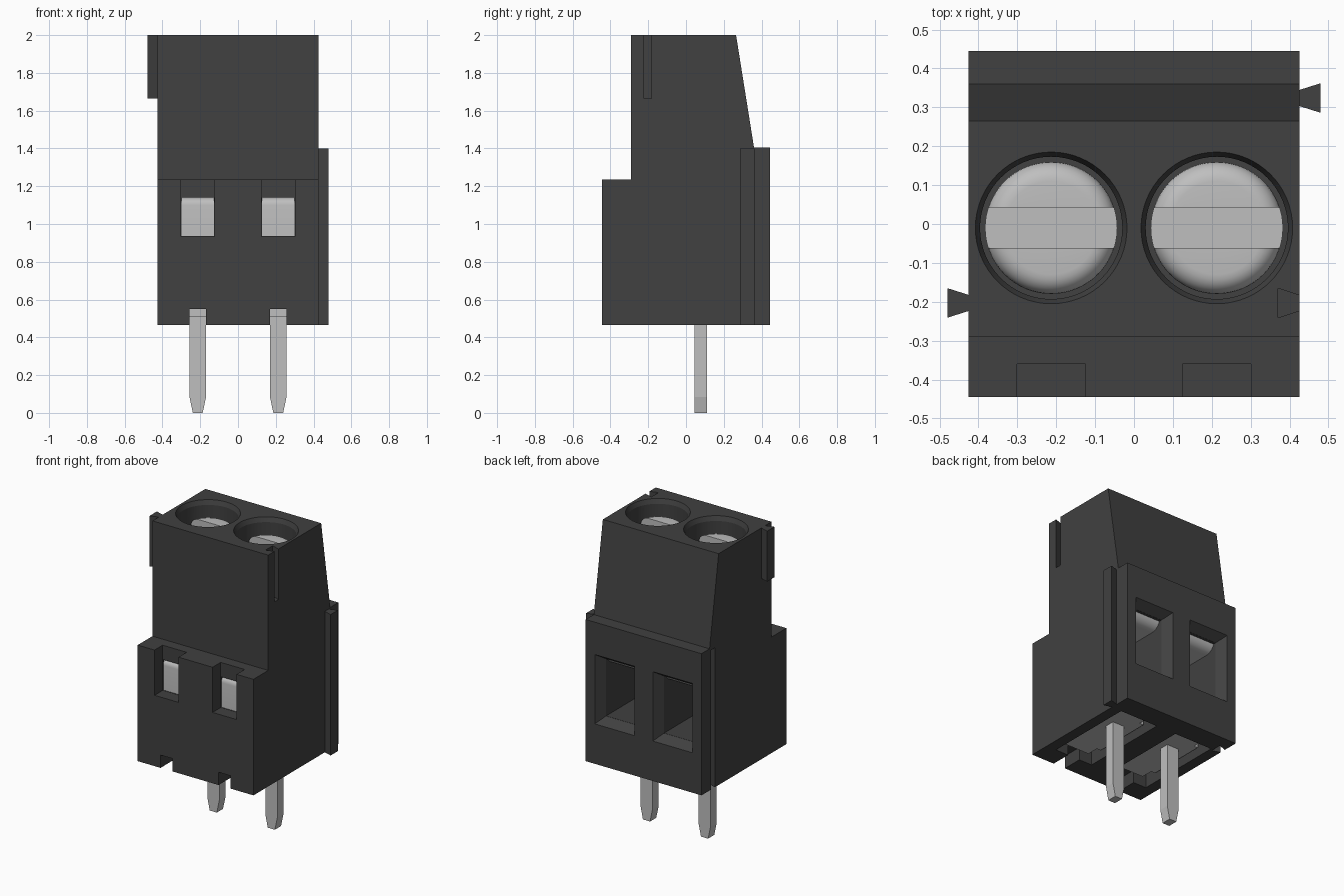
import bpy, bmesh, math

if "Cube" in bpy.data.objects:
    bpy.data.objects.remove(bpy.data.objects["Cube"], do_unlink=True)


def material(name, value):
    m = bpy.data.materials.new(name)
    m.use_nodes = True
    color = (value, value, value, 1)
    m.diffuse_color = color
    m.node_tree.nodes["Principled BSDF"].inputs["Base Color"].default_value = color
    return m


PLASTIC = material("dark grey plastic", 0.052)
METAL = material("light grey metal", 0.52)

PLACE = {
    "x": lambda p, d: (d, p[0], p[1]),
    "y": lambda p, d: (p[0], d, p[1]),
    "z": lambda p, d: (p[0], p[1], d),
}


def prism(name, mat, axis, points, start, end, end_points=None):
    """Extrude a profile along an axis; end_points gives a tapered far end."""
    bm = bmesh.new()
    a = [bm.verts.new(PLACE[axis](p, start)) for p in points]
    b = [bm.verts.new(PLACE[axis](p, end)) for p in (end_points or points)]
    bm.faces.new(a)
    bm.faces.new(b)
    n = len(a)
    for i in range(n):
        j = (i + 1) % n
        bm.faces.new((a[i], a[j], b[j], b[i]))
    bmesh.ops.recalc_face_normals(bm, faces=bm.faces)
    mesh = bpy.data.meshes.new(name)
    bm.to_mesh(mesh)
    bm.free()
    mesh.materials.append(mat)
    obj = bpy.data.objects.new(name, mesh)
    bpy.context.collection.objects.link(obj)
    return obj


def rect(u0, u1, v0, v1):
    return [(u0, v0), (u1, v0), (u1, v1), (u0, v1)]


def circle(cx, cy, r, n=64):
    return [(cx + r * math.cos(2 * math.pi * i / n),
             cy + r * math.sin(2 * math.pi * i / n)) for i in range(n)]


def activate(obj):
    bpy.ops.object.select_all(action="DESELECT")
    bpy.context.view_layer.objects.active = obj
    obj.select_set(True)


def cut(target, axis, points, start, end, end_points=None):
    """Subtract a prism from the target and discard the cutter."""
    cutter = prism("cutter", PLASTIC, axis, points, start, end, end_points)
    cutter.hide_render = True
    mod = target.modifiers.new("cut", "BOOLEAN")
    mod.operation = "DIFFERENCE"
    mod.solver = "EXACT"
    mod.object = cutter
    activate(target)
    bpy.ops.object.modifier_apply(modifier=mod.name)
    bpy.data.objects.remove(cutter, do_unlink=True)


def smooth(obj, degrees=30):
    activate(obj)
    bpy.ops.object.shade_smooth_by_angle(angle=math.radians(degrees))


def dovetail(x_narrow, x_wide, y):
    return [(x_narrow, y - 0.019), (x_wide, y - 0.038),
            (x_wide, y + 0.038), (x_narrow, y + 0.019)]


# Housing body with front step and sloping back
housing = prism("housing", PLASTIC, "x", [
    (-0.445, 0.465), (-0.445, 1.235), (-0.29, 1.235), (-0.29, 2.0),
    (0.265, 2.0), (0.36, 1.405), (0.445, 1.405), (0.445, 0.465)], -0.425, 0.425)

# Interlocking rails and matching grooves on the opposite sides
FRONT_Y, BACK_Y = -0.203, 0.324
prism("right_rail", PLASTIC, "z", dovetail(-0.42, -0.48, FRONT_Y), 1.665, 2.0)
prism("left_rail", PLASTIC, "z", dovetail(0.42, 0.48, BACK_Y), 0.465, 1.4)
cut(housing, "z", dovetail(0.427, 0.37, FRONT_Y), 1.665, 2.1)
cut(housing, "z", dovetail(-0.427, -0.37, BACK_Y), 0.4, 1.39)

SCREW_Y = -0.01
for side, cx in (("right", -0.213), ("left", 0.213)):
    # Screw well with a chamfered rim
    cut(housing, "z", circle(cx, SCREW_Y, 0.183), 1.75, 2.1)
    cut(housing, "z", circle(cx, SCREW_Y, 0.179), 1.96, 2.01,
        circle(cx, SCREW_Y, 0.199))

    # Wire chamber, flared back entry, front notch and test window
    cut(housing, "y", rect(cx - 0.104, cx + 0.104, 0.771, 1.149), -0.33, 0.39)
    cut(housing, "y", rect(cx - 0.105, cx + 0.105, 0.77, 1.15), 0.385, 0.451,
        rect(cx - 0.149, cx + 0.149, 0.726, 1.194))
    cut(housing, "y", rect(cx - 0.088, cx + 0.088, 0.935, 1.3), -0.5, -0.36)
    cut(housing, "y", rect(cx - 0.087, cx + 0.087, 0.936, 1.14), -0.4, -0.3)

    # Underside pocket and the slot leading to the front
    cut(housing, "z", rect(cx - 0.14, cx + 0.14, -0.31, 0.3), 0.4, 0.56)
    cut(housing, "z", rect(cx - 0.044, cx + 0.044, -0.5, -0.25), 0.4, 0.55)

    # Slotted screw with a rounded edge
    bm = bmesh.new()
    profile = [(0, 1.74), (0.17, 1.74), (0.17, 1.86)]
    profile += [(0.12 + 0.05 * math.cos(t), 1.86 + 0.05 * math.sin(t))
                for t in (math.pi * k / 12 for k in range(1, 7))] + [(0, 1.91)]
    verts = [bm.verts.new((r, 0, z)) for r, z in profile]
    edges = [bm.edges.new(pair) for pair in zip(verts, verts[1:])]
    bmesh.ops.spin(bm, geom=verts + edges, cent=(0, 0, 0), axis=(0, 0, 1),
                   angle=2 * math.pi, steps=64)
    bmesh.ops.remove_doubles(bm, verts=bm.verts, dist=1e-4)
    bmesh.ops.recalc_face_normals(bm, faces=bm.faces)
    bmesh.ops.translate(bm, verts=bm.verts, vec=(cx, SCREW_Y, 0))
    mesh = bpy.data.meshes.new(side + "_screw")
    bm.to_mesh(mesh)
    bm.free()
    mesh.materials.append(METAL)
    screw = bpy.data.objects.new(side + "_screw", mesh)
    bpy.context.collection.objects.link(screw)
    cut(screw, "y", rect(cx - 0.3, cx + 0.3, 1.86, 2.0), -0.062, 0.042)
    smooth(screw)

    # Bent clamp strip: front plate, chamber ceiling, upturned back lip
    outer = [(-0.355, 0.92), (-0.355, 1.10)]
    outer += [(-0.315 - 0.04 * math.cos(t), 1.10 + 0.04 * math.sin(t))
              for t in (math.pi * k / 12 for k in range(1, 7))]
    lip = [(0.30 + 0.07 * math.sin(t), 1.17 - 0.07 * math.cos(t))
           for t in (math.pi * k / 12 for k in range(7))]
    clamp = prism(side + "_clamp", METAL, "x",
                  outer + [(0.30, 1.14), (0.33, 1.18)] + lip[::-1]
                  + [(-0.315, 1.10), (-0.325, 1.09), (-0.325, 0.92)],
                  cx - 0.106, cx + 0.106)
    smooth(clamp)

    # Contact plate in the underside pocket, with stepped ends
    prism(side + "_contact_plate", METAL, "z", [
        (cx - 0.09, -0.28), (cx + 0.09, -0.28), (cx + 0.09, -0.2),
        (cx + 0.12, -0.2), (cx + 0.12, 0.2), (cx + 0.09, 0.2),
        (cx + 0.09, 0.28), (cx - 0.09, 0.28), (cx - 0.09, 0.2),
        (cx - 0.12, 0.2), (cx - 0.12, -0.2), (cx - 0.09, -0.2)], 0.51, 0.57)

    # Solder pin with tapered tip
    prism(side + "_pin", METAL, "y", [
        (cx - 0.044, 0.54), (cx - 0.044, 0.085), (cx - 0.026, 0.0),
        (cx + 0.026, 0.0), (cx + 0.044, 0.085), (cx + 0.044, 0.54)], 0.045, 0.11)

smooth(housing, 20)
bpy.ops.object.select_all(action="DESELECT")
